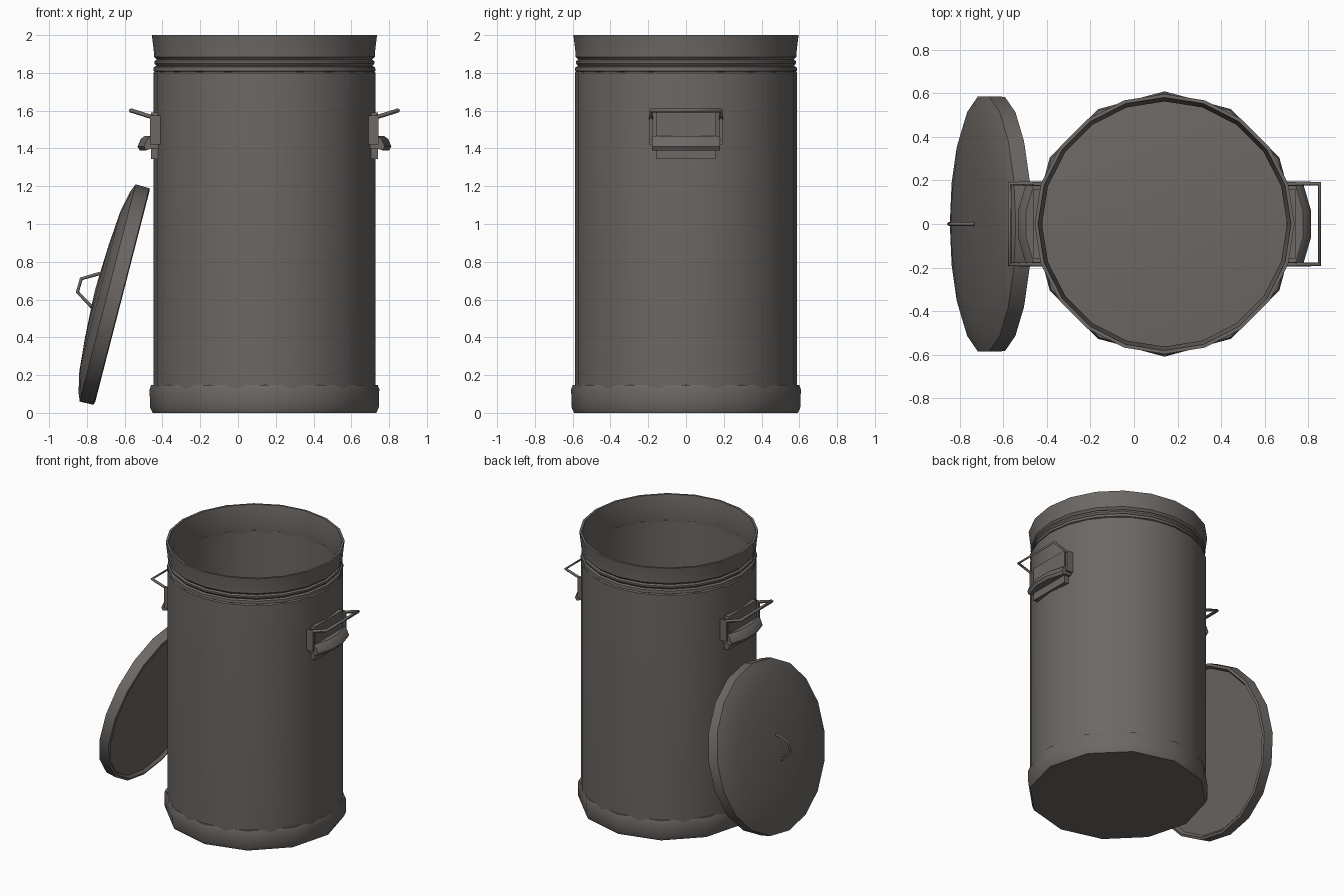
import bpy, bmesh, math
from mathutils import Matrix

if "Cube" in bpy.data.objects:
    bpy.data.objects.remove(bpy.data.objects["Cube"], do_unlink=True)

CX = 0.14  # axis of the bin

steel = bpy.data.materials.new("dull_grey_steel")
steel.use_nodes = True
GREY = (0.15, 0.138, 0.129, 1)
steel.diffuse_color = GREY
steel.node_tree.nodes["Principled BSDF"].inputs["Base Color"].default_value = GREY


def finish(name, bm, matrix=Matrix(), angle=35):
    bmesh.ops.recalc_face_normals(bm, faces=bm.faces)
    mesh = bpy.data.meshes.new(name)
    bm.to_mesh(mesh)
    bm.free()
    mesh.materials.append(steel)
    obj = bpy.data.objects.new(name, mesh)
    obj.matrix_world = matrix
    bpy.context.collection.objects.link(obj)
    bpy.ops.object.select_all(action="DESELECT")
    obj.select_set(True)
    bpy.context.view_layer.objects.active = obj
    bpy.ops.object.shade_smooth_by_angle(angle=math.radians(angle))
    return obj


def loft(bm, rings, closed=False):
    """Skin a list of vertex rings and cap or join the ends."""
    n = len(rings[0])
    pairs = list(zip(rings, rings[1:]))
    if closed:
        pairs.append((rings[-1], rings[0]))
    for a, b in pairs:
        for i in range(n):
            j = (i + 1) % n
            bm.faces.new((a[i], a[j], b[j], b[i]))
    if not closed:
        bm.faces.new(rings[0])
        bm.faces.new(rings[-1])


def lathe(name, profile, sides, matrix, closed=False, angle=35):
    """Turn (radius, height) points about z."""
    bm = bmesh.new()
    rings = []
    for r, z in profile:
        angles = [2 * math.pi * i / sides for i in range(sides)]
        rings.append([bm.verts.new((r * math.cos(a), r * math.sin(a), z)) for a in angles])
    loft(bm, rings, closed)
    return finish(name, bm, matrix, angle)


def prism(name, sections, matrix=Matrix()):
    """Skin sections given as (y, [(x, z), ...])."""
    bm = bmesh.new()
    loft(bm, [[bm.verts.new((x, y, z)) for x, z in pts] for y, pts in sections])
    return finish(name, bm, matrix)


def box(name, x0, x1, y0, y1, z0, z1, matrix=Matrix()):
    pts = [(x0, z0), (x1, z0), (x1, z1), (x0, z1)]
    return prism(name, [(y0, pts), (y1, pts)], matrix)


def wire(name, points, radius, matrix=Matrix()):
    """Four-sided bent rod."""
    curve = bpy.data.curves.new(name, "CURVE")
    curve.dimensions = "3D"
    curve.bevel_depth = radius
    curve.bevel_resolution = 0
    curve.use_fill_caps = True
    spline = curve.splines.new("POLY")
    spline.points.add(len(points) - 1)
    for p, co in zip(spline.points, points):
        p.co = (*co, 1)
    curve.materials.append(steel)
    obj = bpy.data.objects.new(name, curve)
    obj.matrix_world = matrix
    bpy.context.collection.objects.link(obj)
    bpy.ops.object.select_all(action="DESELECT")
    obj.select_set(True)
    bpy.context.view_layer.objects.active = obj
    bpy.ops.object.convert(target="MESH")


centre = Matrix.Translation((CX, 0, 0))

# Hollow drum with its floor
lathe("drum", [(0.58, 0.02), (0.588, 0.15), (0.588, 1.8), (0.572, 1.815),
               (0.568, 1.815), (0.57, 0.03)], 24, centre)

# Pressed ridges and upright collar round the mouth
lathe("mouth_collar", [(0.57, 1.8), (0.588, 1.81), (0.586, 1.83), (0.572, 1.837),
                       (0.582, 1.85), (0.582, 1.862), (0.57, 1.87), (0.584, 1.885),
                       (0.584, 1.9), (0.596, 2.0), (0.58, 2.0), (0.562, 1.89)],
      20, centre, closed=True)

# Faceted foot band
lathe("foot_band", [(0.592, 0), (0.606, 0.03), (0.608, 0.125), (0.6, 0.147), (0.57, 0.152)],
      12, centre)

# Side handles: plate, ears, rolled grip and raised bail
roll = [(0.56, 1.46), (0.635, 1.465), (0.655, 1.45), (0.672, 1.41),
        (0.66, 1.39), (0.63, 1.4), (0.56, 1.40)]
for side, label in ((1, "left"), (-1, "right")):
    place = centre @ Matrix.Rotation(0 if side > 0 else math.pi, 4, "Z")
    box(label + "_handle_plate", 0.56, 0.6, -0.16, 0.16, 1.345, 1.59, place)
    for y in (-0.185, 0.185):
        box(label + "_handle_ear", 0.54, 0.605, y - 0.008, y + 0.008, 1.42, 1.575, place)
    ends = [(max(0.56, x - 0.035), z) for x, z in roll]
    prism(label + "_handle_roll", [(-0.18, ends), (-0.06, roll), (0.06, roll), (0.18, ends)], place)
    wire(label + "_handle_bail", [(0.56, -0.185, 1.555), (0.71, -0.185, 1.602),
                                  (0.71, 0.185, 1.602), (0.56, 0.185, 1.555)], 0.011, place)

# Domed lid leaning beside the drum
lean = Matrix.Translation((-0.6125, 0, 0.615)) @ Matrix.Rotation(-1.319, 4, "Y")
lathe("lid", [(0.56, 0.02), (0.575, 0), (0.592, 0.005), (0.594, 0.08), (0.55, 0.098),
              (0.44, 0.122), (0.25, 0.138), (0.03, 0.148)], 18, lean, angle=40)
wire("lid_handle", [(0.09, 0, 0.145), (0.038, 0, 0.234), (-0.035, 0, 0.236),
                    (-0.095, 0, 0.14)], 0.009, lean)
